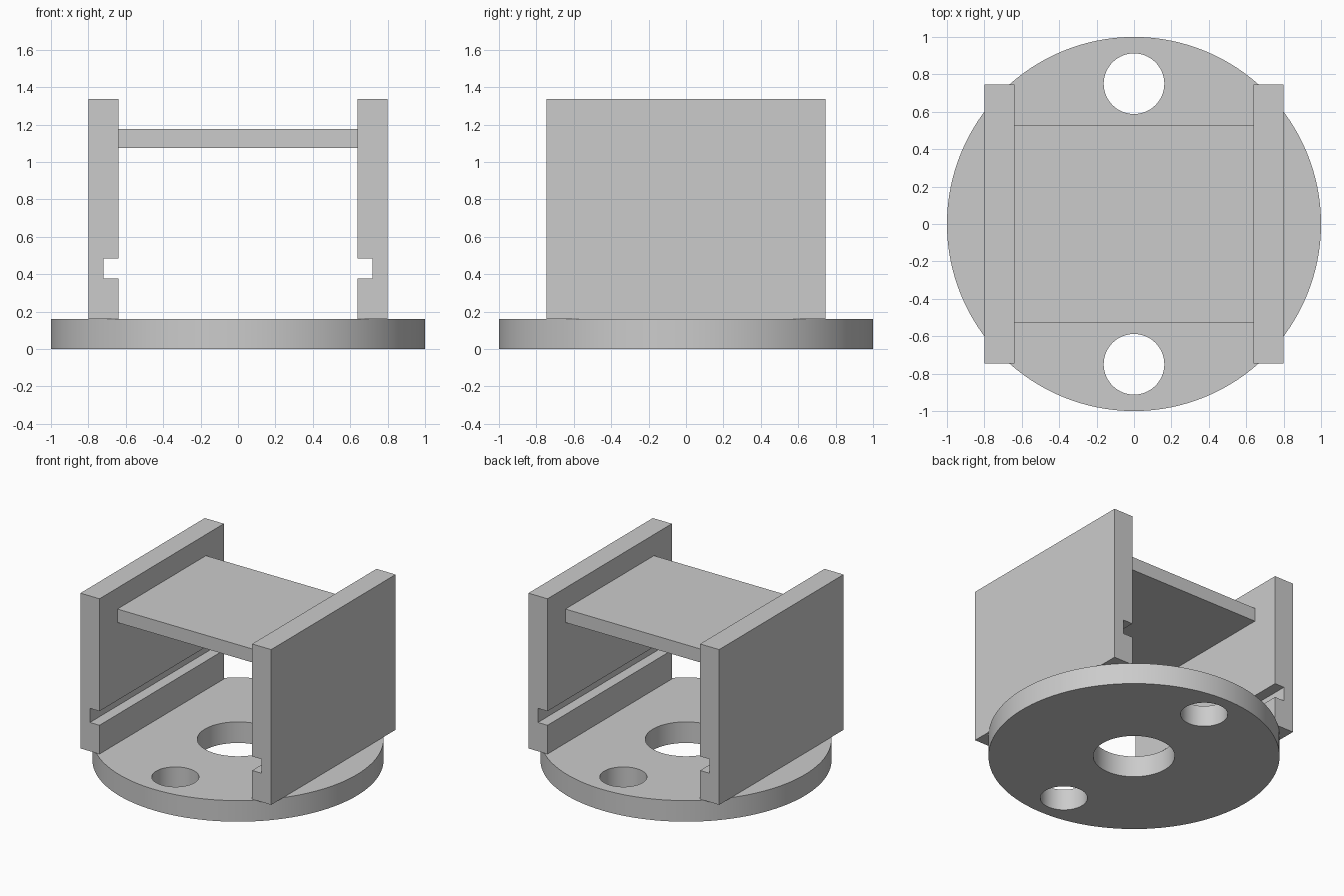
import bpy
import bmesh
import math

cube = bpy.data.objects.get("Cube")
if cube:
    bpy.data.objects.remove(cube, do_unlink=True)

BASE_TOP = 0.16
WALL_IN, WALL_OUT, WALL_TOP = 0.64, 0.80, 1.337
HALF_DEPTH = 0.745

grey = bpy.data.materials.new("plain grey")
grey.use_nodes = True
colour = (0.6, 0.6, 0.6, 1)
grey.diffuse_color = colour
grey.node_tree.nodes["Principled BSDF"].inputs["Base Color"].default_value = colour


def cylinder(name, radius, bottom, top, y=0, sides=96):
    bpy.ops.mesh.primitive_cylinder_add(
        vertices=sides, radius=radius, depth=top - bottom,
        location=(0, y, (bottom + top) / 2))
    obj = bpy.context.object
    obj.name = name
    return obj


def extrude_profile(name, profile, half_depth):
    """Extrude an x-z outline along y, centred on y = 0."""
    bm = bmesh.new()
    face = bm.faces.new([bm.verts.new((x, -half_depth, z)) for x, z in profile])
    result = bmesh.ops.extrude_face_region(bm, geom=[face])
    moved = [v for v in result["geom"] if isinstance(v, bmesh.types.BMVert)]
    bmesh.ops.translate(bm, verts=moved, vec=(0, 2 * half_depth, 0))
    bmesh.ops.recalc_face_normals(bm, faces=bm.faces)
    mesh = bpy.data.meshes.new(name)
    bm.to_mesh(mesh)
    bm.free()
    obj = bpy.data.objects.new(name, mesh)
    bpy.context.collection.objects.link(obj)
    obj.data.materials.append(grey)
    return obj


# Round base with a large centre hole and two bolt holes
base = cylinder("round_base", 1, 0, BASE_TOP, sides=128)
base.data.materials.append(grey)
for y, radius in ((0, 0.28), (0.75, 0.162), (-0.75, 0.162)):
    cutter = cylinder("hole_cutter", radius, -0.1, BASE_TOP + 0.1, y)
    cutter.hide_render = True
    bpy.context.view_layer.objects.active = base
    cut = base.modifiers.new("hole", "BOOLEAN")
    cut.operation = "DIFFERENCE"
    cut.solver = "EXACT"
    cut.object = cutter
    bpy.ops.object.modifier_apply(modifier=cut.name)
    bpy.data.objects.remove(cutter, do_unlink=True)
bpy.ops.object.select_all(action="DESELECT")
base.select_set(True)
bpy.context.view_layer.objects.active = base
bpy.ops.object.shade_smooth_by_angle(angle=math.radians(30))

# Side walls, each with a slot along its inner face
slot_x, slot_low, slot_high = 0.72, 0.378, 0.485
wall_outline = [
    (WALL_IN, BASE_TOP), (WALL_OUT, BASE_TOP),
    (WALL_OUT, WALL_TOP), (WALL_IN, WALL_TOP),
    (WALL_IN, slot_high), (slot_x, slot_high),
    (slot_x, slot_low), (WALL_IN, slot_low),
]
for name, side in (("left_wall", 1), ("right_wall", -1)):
    extrude_profile(name, [(side * x, z) for x, z in wall_outline], HALF_DEPTH)

# Shelf bridging the walls
shelf_low, shelf_high = 1.075, 1.177
extrude_profile("shelf", [
    (-WALL_IN, shelf_low), (WALL_IN, shelf_low),
    (WALL_IN, shelf_high), (-WALL_IN, shelf_high)], 0.53)
